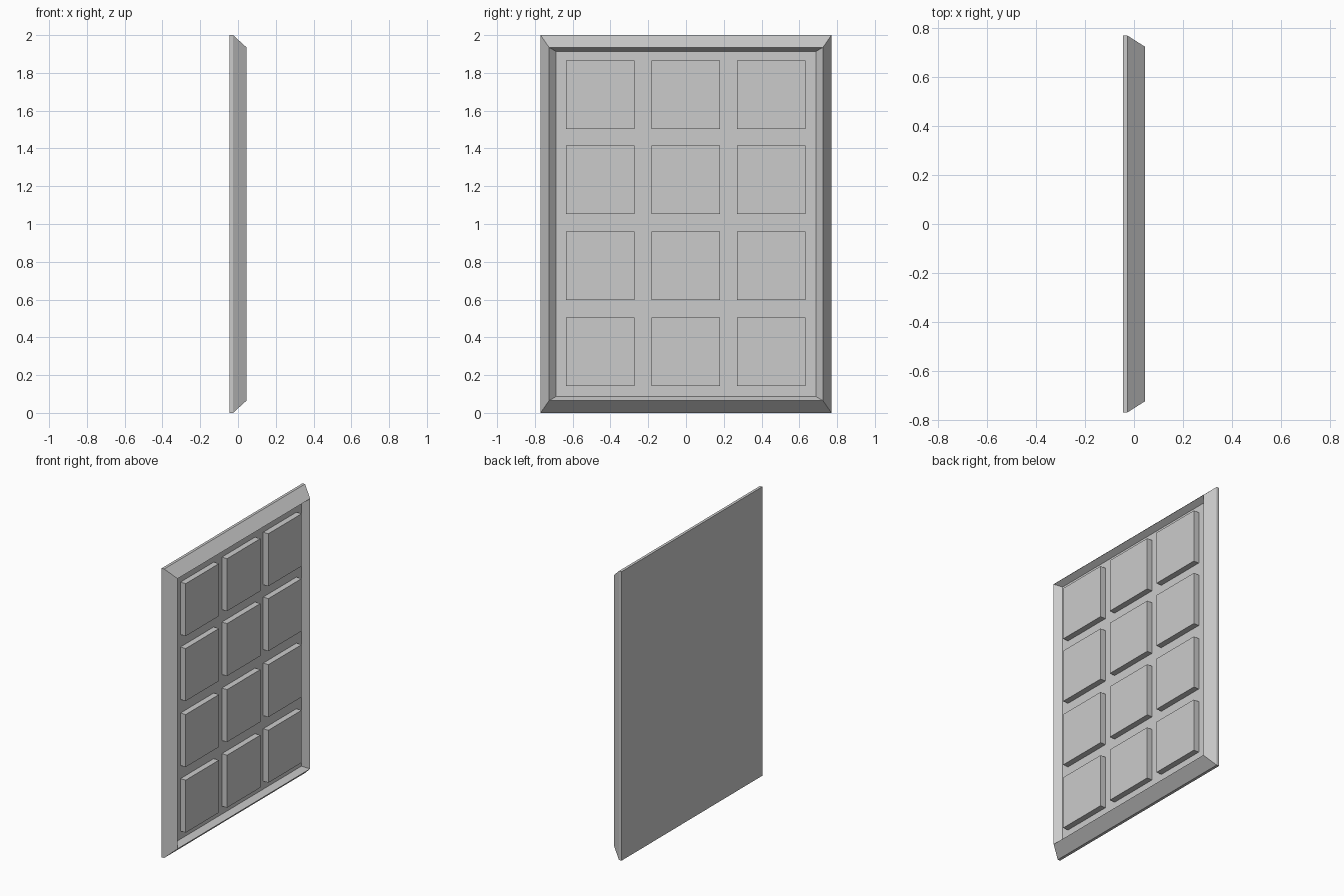
import bpy, bmesh

if "Cube" in bpy.data.objects:
    bpy.data.objects.remove(bpy.data.objects["Cube"])


def make_object(name, bm):
    bmesh.ops.recalc_face_normals(bm, faces=bm.faces)
    mesh = bpy.data.meshes.new(name)
    bm.to_mesh(mesh)
    bm.free()
    obj = bpy.data.objects.new(name, mesh)
    bpy.context.collection.objects.link(obj)
    return obj


def lofted_panel(name, sections):
    """Closed solid through rectangles (x, half width in y, half height in z)."""
    bm = bmesh.new()
    rings = []
    for x, hw, hh in sections:
        rings.append([bm.verts.new((x, sy * hw, 1 + sz * hh))
                      for sy, sz in ((-1, -1), (1, -1), (1, 1), (-1, 1))])
    for a, b in zip(rings, rings[1:]):
        for i in range(4):
            j = (i + 1) % 4
            bm.faces.new((a[i], a[j], b[j], b[i]))
    bm.faces.new(rings[0])
    bm.faces.new(rings[-1])
    return make_object(name, bm)


# Backing slab with bevelled, mitred rim and recessed floor
FLOOR, TILE_TOP = 0.004, 0.044
lofted_panel("framed_panel", [
    (-0.045, 0.77, 1.0),
    (-0.026, 0.77, 1.0),
    (0.045, 0.725, 0.935),
    (FLOOR, 0.687, 0.913),
])

# Grid of raised square tiles, 3 columns by 4 rows
SIZE = 0.363
for col, y in enumerate((-0.453, -0.001, 0.451)):
    for row, z in enumerate((0.324, 0.778, 1.235, 1.684)):
        bm = bmesh.new()
        bmesh.ops.create_cube(bm, size=1)
        back = FLOOR - 0.01
        bmesh.ops.scale(bm, vec=(TILE_TOP - back, SIZE, SIZE), verts=bm.verts)
        bmesh.ops.translate(bm, vec=((TILE_TOP + back) / 2, y, z), verts=bm.verts)
        make_object(f"raised_tile_{row + 1}_{col + 1}", bm)
